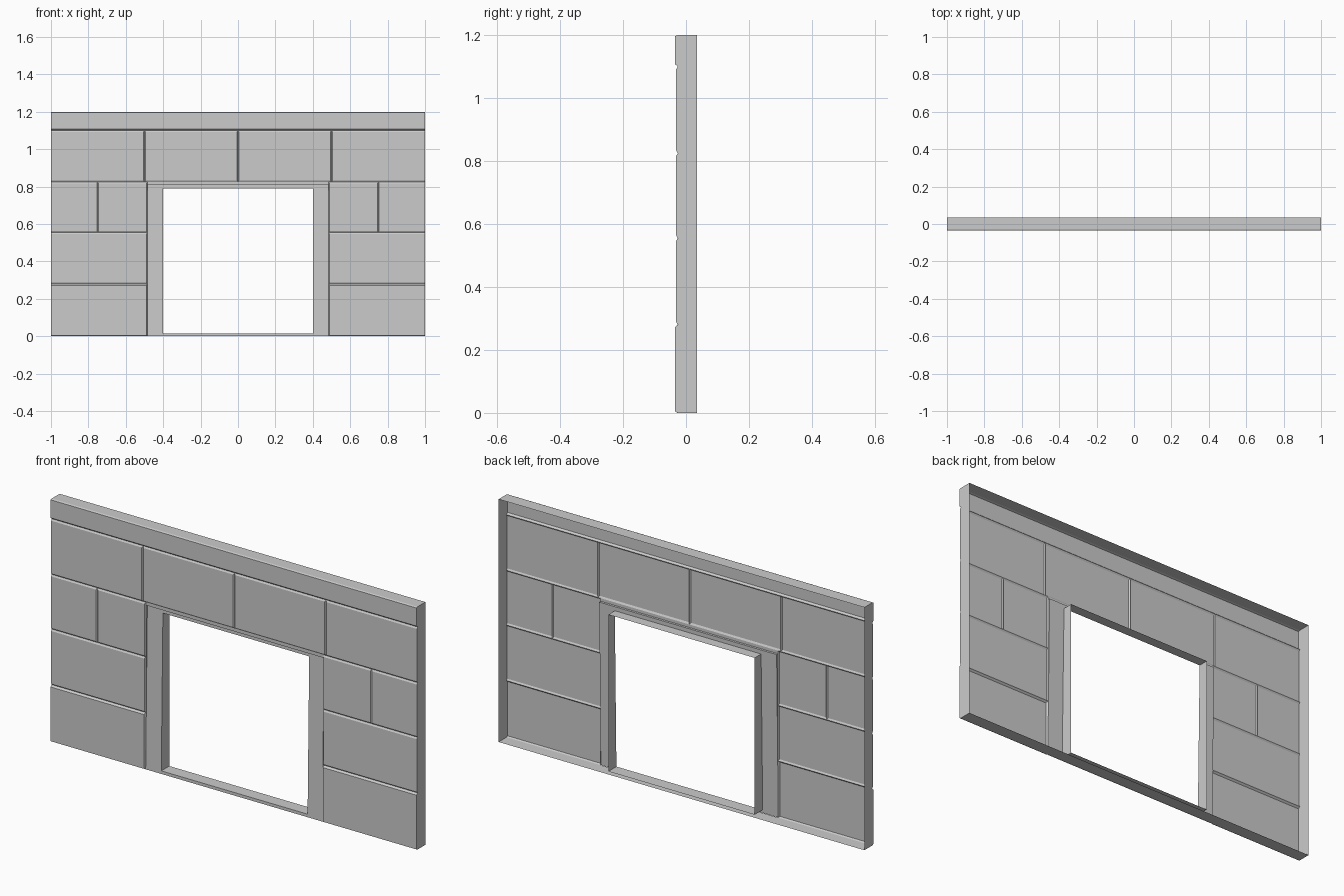
import bpy
import bmesh
from mathutils import Vector

cube = bpy.data.objects.get("Cube")
if cube:
    bpy.data.objects.remove(cube, do_unlink=True)

STONE = (0.6, 0.6, 0.6, 1)
mat = bpy.data.materials.new("grey stone")
mat.use_nodes = True
mat.diffuse_color = STONE
mat.node_tree.nodes["Principled BSDF"].inputs["Base Color"].default_value = STONE

BASE, BACK = -0.026, 0.035      # groove plane and open back edge
DOOR, FRAME, HEAD, TRIM, SILL = 0.4, 0.485, 0.79, 0.81, 0.015


def face(bm, pts, toward):
    """Add a polygon whose normal points along the given direction."""
    f = bm.faces.new([bm.verts.new(p) for p in pts])
    f.normal_update()
    if f.normal.dot(Vector(toward)) < 0:
        f.normal_flip()


def finish(bm, name):
    bmesh.ops.remove_doubles(bm, verts=bm.verts, dist=0.0002)
    mesh = bpy.data.meshes.new(name)
    bm.to_mesh(mesh)
    bm.free()
    mesh.materials.append(mat)
    obj = bpy.data.objects.new(name, mesh)
    bpy.context.collection.objects.link(obj)


def rect(x0, x1, z0, z1, y):
    return [(x0, y, z0), (x1, y, z0), (x1, y, z1), (x0, y, z1)]


def block(name, x0, x1, z0, z1, front):
    """Raised stone panel, chamfered except at the wall ends."""
    bm = bmesh.new()
    left = 0 if x0 <= -1 else 0.005
    right = 0 if x1 >= 1 else 0.005
    low = 0.004 if z0 == 0 else 0.008
    high = 0.003 if z1 == 1.2 else 0.008
    outer = rect(x0, x1, z0, z1, BASE)
    inner = rect(x0 + left, x1 - right, z0 + low, z1 - high, front)
    face(bm, inner, (0, -1, 0))
    sides = [(0, 0, -1), (1, 0, 0), (0, 0, 1), (-1, 0, 0)]
    for i, side in enumerate(sides):
        j = (i + 1) % 4
        face(bm, [outer[i], outer[j], inner[j], inner[i]], side)
    finish(bm, name)


# Stone courses
block("top_band", -1, 1, 1.1, 1.2, -0.035)
for i in range(4):
    block("lintel_block", -1 + i / 2, -0.5 + i / 2, 0.825, 1.1, -0.031)
for s, side in ((1, "left"), (-1, "right")):
    courses = [(0.75, 1, 0.555, 0.825, -0.031),
               (FRAME, 0.75, 0.555, 0.825, -0.031),
               (FRAME, 1, 0.28, 0.555, -0.031),
               (FRAME, 1, 0, 0.28, -0.035)]
    for a, b, z0, z1, y in courses:
        block(side + "_block", *sorted((s * a, s * b)), z0, z1, y)

# Thin outer rim, open at the back
bm = bmesh.new()
for s in (-1, 1):
    face(bm, [(s, BASE, 0), (s, BACK, 0), (s, BACK, 1.2), (s, BASE, 1.2)], (s, 0, 0))
for z, d in ((0, -1), (1.2, 1)):
    face(bm, [(-1, BASE, z), (1, BASE, z), (1, BACK, z), (-1, BACK, z)], (0, 0, d))
finish(bm, "outer_rim")


def lean(z):
    """Depth of the door surround, leaning forward towards the floor."""
    return -0.028 + 0.013 * z / TRIM


# Recessed door surround with its reveal
bm = bmesh.new()
for s in (-1, 1):
    a, b = s * DOOR, s * FRAME
    face(bm, [(a, lean(0), 0), (b, lean(0), 0), (b, lean(TRIM), TRIM), (a, lean(TRIM), TRIM)],
         (0, -1, 0))
    face(bm, [(b, BASE, 0), (b, lean(0), 0), (b, lean(TRIM), TRIM), (b, BASE, TRIM)], (-s, 0, 0))
    face(bm, [(a, lean(SILL), SILL), (a, BACK, SILL), (a, BACK, HEAD), (a, lean(HEAD), HEAD)],
         (-s, 0, 0))
for z, d in ((SILL, 1), (HEAD, -1)):
    face(bm, [(-DOOR, lean(z), z), (DOOR, lean(z), z), (DOOR, BACK, z), (-DOOR, BACK, z)],
         (0, 0, d))
for z0, z1 in ((0, SILL), (HEAD, TRIM)):
    face(bm, [(-DOOR, lean(z0), z0), (DOOR, lean(z0), z0),
              (DOOR, lean(z1), z1), (-DOOR, lean(z1), z1)], (0, -1, 0))
face(bm, [(-FRAME, BASE, TRIM), (FRAME, BASE, TRIM),
          (FRAME, lean(TRIM), TRIM), (-FRAME, lean(TRIM), TRIM)], (0, 0, -1))
face(bm, rect(-FRAME, FRAME, TRIM, 0.825, BASE), (0, -1, 0))
finish(bm, "door_surround")
